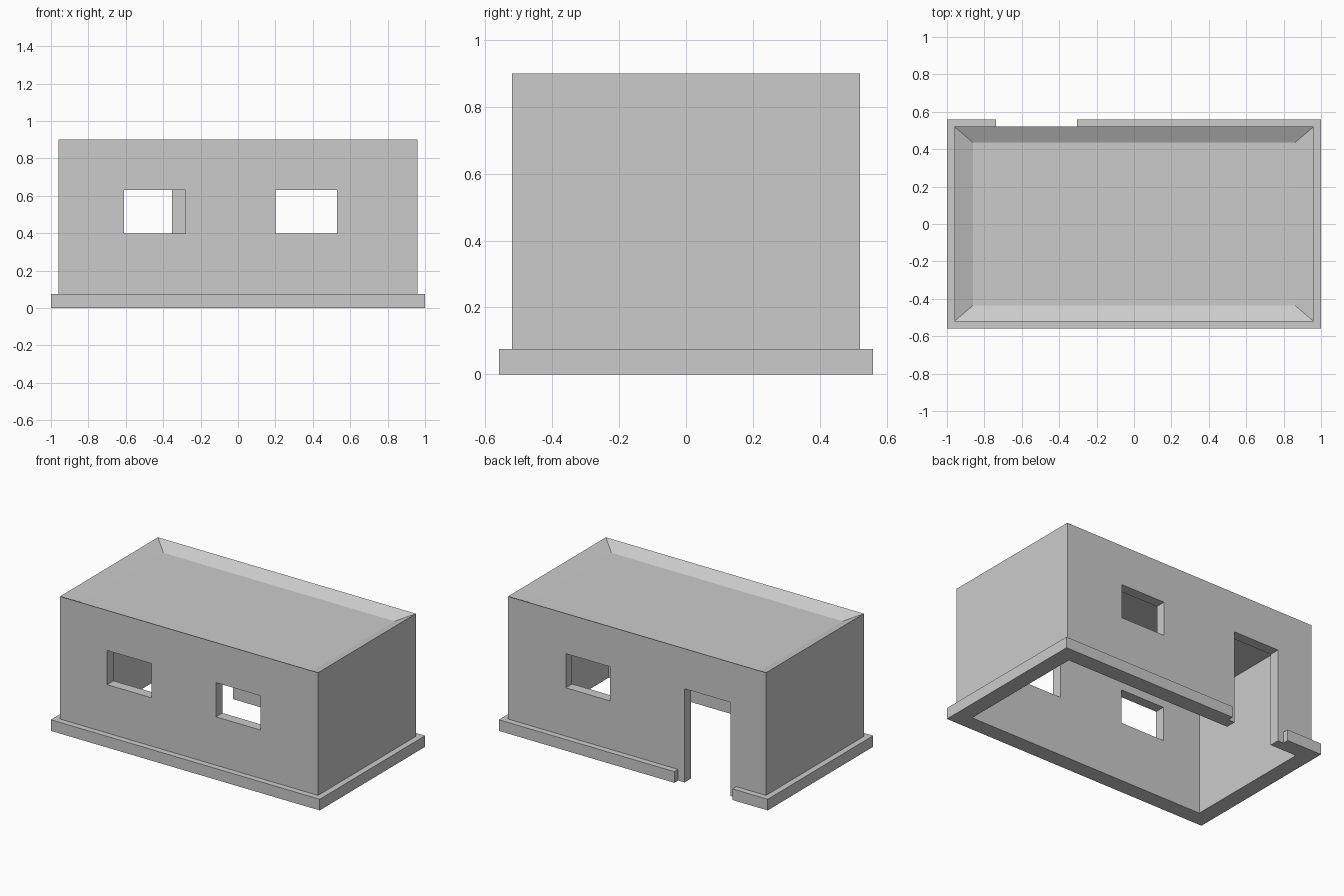
import bpy, bmesh

if "Cube" in bpy.data.objects:
    bpy.data.objects.remove(bpy.data.objects["Cube"])

HX, HY, H = 0.96, 0.52, 0.90      # wall half sizes and height
T = 0.068                         # wall thickness
SX, SY, SH = 1.0, 0.56, 0.075     # plinth half sizes and height


def make_object(name, bm):
    bmesh.ops.recalc_face_normals(bm, faces=bm.faces)
    mesh = bpy.data.meshes.new(name)
    bm.to_mesh(mesh)
    bm.free()
    obj = bpy.data.objects.new(name, mesh)
    bpy.context.collection.objects.link(obj)
    return obj


def ring(bm, hx, hy, z):
    return [bm.verts.new((sx * hx, sy * hy, z))
            for sx, sy in ((-1, -1), (1, -1), (1, 1), (-1, 1))]


def add_box(bm, x0, x1, y0, y1, z0, z1):
    geom = bmesh.ops.create_cube(bm, size=1)["verts"]
    for v in geom:
        v.co = (x1 if v.co.x > 0 else x0,
                y1 if v.co.y > 0 else y0,
                z1 if v.co.z > 0 else z0)


# Hollow shell, open below, with a shallow dished roof
bm = bmesh.new()
rings = [ring(bm, *r) for r in (
    (HX - T, HY - T, 0.80),       # ceiling
    (HX - T, HY - T, 0.0),
    (HX, HY, 0.0),
    (HX, HY, H),
    (HX - 0.10, HY - 0.085, H - 0.045))]  # roof floor
for a, b in zip(rings, rings[1:]):
    for i in range(4):
        j = (i + 1) % 4
        bm.faces.new((a[i], a[j], b[j], b[i]))
bm.faces.new(rings[0])
bm.faces.new(rings[-1])
walls = make_object("walls_and_roof", bm)

# Cutter for the windows and the doorway
bm = bmesh.new()
add_box(bm, -0.61, -0.28, -0.7, -0.3, 0.40, 0.63)   # front left window
add_box(bm, 0.20, 0.53, -0.7, -0.3, 0.40, 0.63)     # front right window
add_box(bm, 0.20, 0.53, 0.3, 0.7, 0.40, 0.63)       # back window
add_box(bm, -0.695, -0.353, 0.3, 0.7, -0.2, 0.63)   # back doorway
cutter = make_object("opening_cutter", bm)
cutter.hide_render = True
cutter.hide_viewport = True

mod = walls.modifiers.new("openings", "BOOLEAN")
mod.operation = "DIFFERENCE"
mod.solver = "EXACT"
mod.object = cutter

# Plinth strip around the base, open at the doorway
D0, D1 = -0.738, -0.305
outline = [(D0, SY), (-SX, SY), (-SX, -SY), (SX, -SY), (SX, SY), (D1, SY),
           (D1, HY), (HX, HY), (HX, -HY), (-HX, -HY), (-HX, HY), (D0, HY)]
bm = bmesh.new()
low = [bm.verts.new((x, y, 0)) for x, y in outline]
top = [bm.verts.new((x, y, SH)) for x, y in outline]
n = len(outline)
for i in range(n):
    j = (i + 1) % n
    bm.faces.new((low[i], low[j], top[j], top[i]))
# Quads between the outer and inner runs
for loop in (low, top):
    for i in range(n // 2 - 1):
        bm.faces.new((loop[i], loop[i + 1], loop[n - 2 - i], loop[n - 1 - i]))
make_object("plinth", bm)
